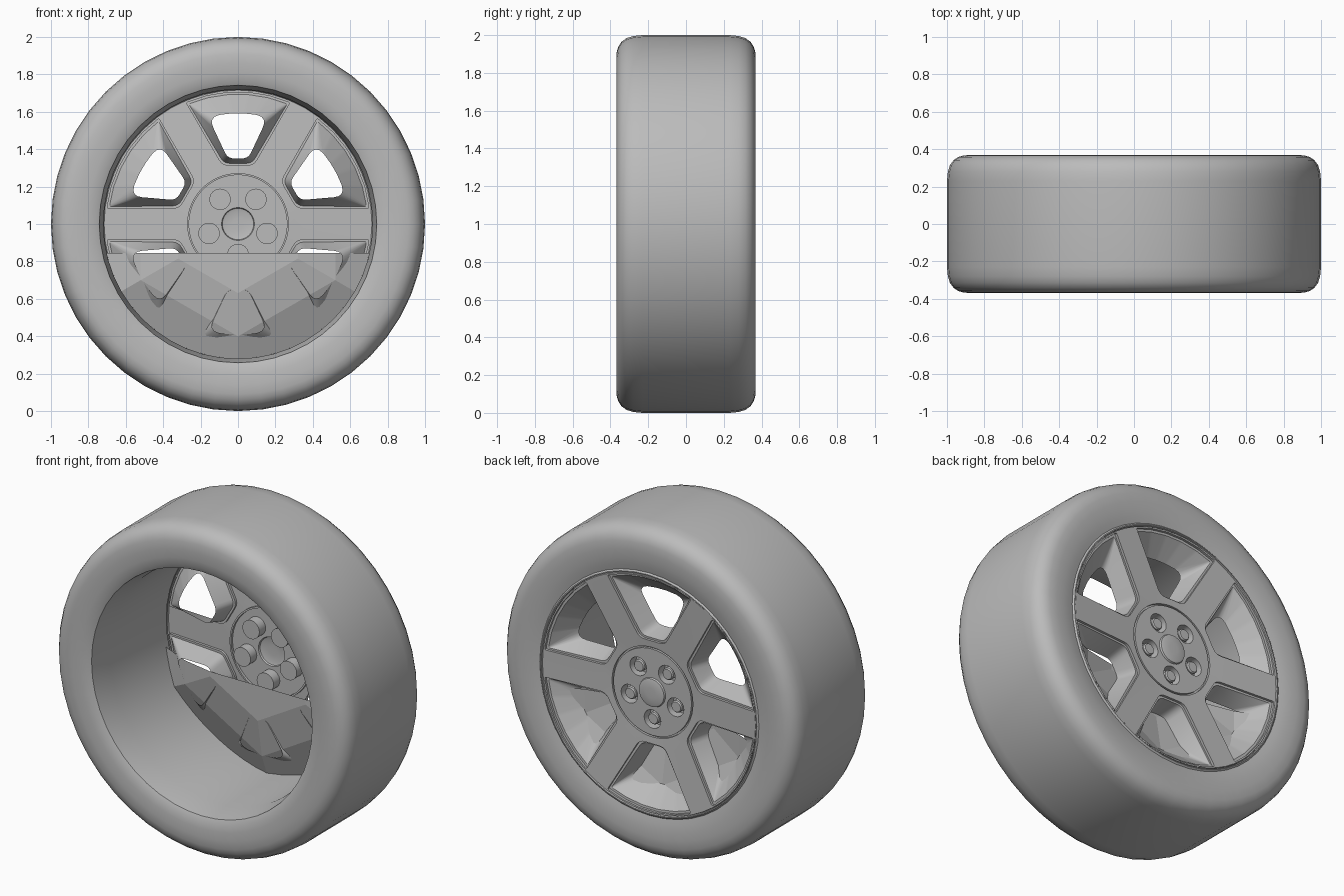
import bpy, bmesh, math
from math import sin, cos, pi, radians, hypot
from mathutils import Vector
from mathutils.geometry import delaunay_2d_cdt

cube = bpy.data.objects.get("Cube")
if cube:
    bpy.data.objects.remove(cube, do_unlink=True)

grey = bpy.data.materials.new("plain_grey")
grey.use_nodes = True
GREY = (0.5, 0.5, 0.5, 1)
grey.diffuse_color = GREY
grey.node_tree.nodes["Principled BSDF"].inputs["Base Color"].default_value = GREY

CZ = 1.0          # axle height
HUB = 0.322       # depth of the hub plate
CUT = -0.155      # level top edge of the backing, from the axle
SPOKES = [radians(60 * k) for k in range(6)]
WINDOWS = [a + pi / 6 for a in SPOKES]
BOLTS = [radians(270 + 72 * k) for k in range(5)]


def finish(name, bm, angle=30):
    bmesh.ops.recalc_face_normals(bm, faces=bm.faces)
    mesh = bpy.data.meshes.new(name)
    bm.to_mesh(mesh)
    bm.free()
    ob = bpy.data.objects.new(name, mesh)
    bpy.context.collection.objects.link(ob)
    mesh.materials.append(grey)
    ob.location.z = CZ
    bpy.ops.object.select_all(action='DESELECT')
    ob.select_set(True)
    bpy.context.view_layer.objects.active = ob
    bpy.ops.object.shade_smooth_by_angle(angle=radians(angle))


def lathe(name, profile, segs=48, x=0, z=0):
    """Spin (radius, y) points about an axis along y."""
    bm = bmesh.new()
    rings = [[bm.verts.new((x + r * cos(t), y, z + r * sin(t)))
              for t in (2 * pi * i / segs for i in range(segs))] for r, y in profile]
    for a, b in zip(rings, rings[1:]):
        for i in range(segs):
            j = (i + 1) % segs
            bm.faces.new((a[i], b[i], b[j], a[j]))
    if profile[-1][0] < 0.1:
        bm.faces.new(rings[-1])
    finish(name, bm)


def circle(r, n, cx=0, cz=0, start=0):
    return [(cx + r * cos(start + 2 * pi * i / n), cz + r * sin(start + 2 * pi * i / n))
            for i in range(n)]


def rounded(corners, steps=5):
    """Round each (x, z, radius) corner with a short bezier."""
    pts = []
    for i, (x, z, rad) in enumerate(corners):
        p = Vector((x, z))
        a = p + (Vector(corners[i - 1][:2]) - p).normalized() * rad
        b = p + (Vector(corners[(i + 1) % len(corners)][:2]) - p).normalized() * rad
        for s in range(steps):
            t = s / (steps - 1)
            pts.append(a * (1 - t) ** 2 + p * 2 * t * (1 - t) + b * t * t)
    return pts


def window_loop(low, low_r, high, high_a, rad_low, rad_high, angle):
    """Trapezoid with an arched outer edge, turned to a sector angle."""
    arc = [(high * sin(high_a * k), high * cos(high_a * k), rad_high if abs(k) == 1 else 0.01)
           for k in (1, 0.6, 0.2, -0.2, -0.6, -1)]
    corners = [(-low, low_r, rad_low), (low, low_r, rad_low)] + arc
    t = angle - pi / 2
    return [(x * cos(t) - z * sin(t), x * sin(t) + z * cos(t)) for x, z in rounded(corners)]


def outer_loop(a):
    return window_loop(0.085, 0.312, 0.708, radians(23.3), 0.035, 0.012, a)


def step_loop(a):
    return window_loop(0.075, 0.324, 0.694, radians(22.3), 0.033, 0.012, a)


def hole_loop(a):
    return window_loop(0.055, 0.35, 0.592, radians(15.5), 0.035, 0.06, a)


def face_depth(x, z):
    """Spokes rise gently from the hub to the rim."""
    return HUB + 0.075 * max(0, hypot(x, z) - 0.272)


def floor_depth(x, z):
    return 0.19 + 0.17 * max(0, hypot(x, z) - 0.35)


def back_depth(x, z):
    """Flat hexagon in the middle, falling away in two slopes behind each spoke."""
    d = max(x * cos(a) + z * sin(a) for a in SPOKES)
    return 0.19 + 0.2 * max(0, d - 0.32) + 0.25 * max(0, d - 0.52)


def inside(p, loop):
    """True when p lies within a convex anticlockwise loop."""
    return all((b[0] - a[0]) * (p[1] - a[1]) - (b[1] - a[1]) * (p[0] - a[0]) > -1e-7
               for a, b in zip(loop, loop[1:] + loop[:1]))


def sheet(outline, holes, depth, creases=(), keep=lambda p: True):
    """Sheet within a convex outline, with holes and crease lines, raised by depth(x, z)."""
    pts, edges = [], []
    for loop in [outline] + holes + list(creases):
        n = len(pts)
        pts += [Vector(p) for p in loop]
        edges += [(n + i, n + (i + 1) % len(loop)) for i in range(len(loop) if len(loop) > 2 else 1)]
    verts, _, tris = delaunay_2d_cdt(pts, edges, [], 0, 1e-5)[:3]
    bm = bmesh.new()
    made = [bm.verts.new((p.x, depth(p.x, p.y), p.y)) for p in verts]
    for tri in tris:
        mid = sum((verts[i] for i in tri), Vector((0, 0))) / 3
        if keep(mid) and not any(inside(mid, h) for h in holes):
            bm.faces.new([made[i] for i in tri])
    bmesh.ops.delete(bm, geom=[v for v in bm.verts if not v.link_faces], context='VERTS')
    return bm


# Tyre: flat tread, rounded shoulders, nearly flat sidewalls
wall = [(0.77, 0.36), (0.81, 0.366), (0.86, 0.369), (0.91, 0.367), (0.94, 0.358), (0.965, 0.341),
        (0.984, 0.315), (0.995, 0.28), (1.0, 0.23)]
lathe("tyre", [(0.742, -0.347)] + [(r, -y) for r, y in wall] + wall[::-1] + [(0.737, 0.352)])

# Barrel and the lip around the wheel face
lathe("barrel", [(0.742, -0.347), (0.72, -0.2), (0.72, 0.34)])
lathe("rim_lip", [(0.737, 0.352), (0.728, 0.36), (0.722, 0.36), (0.72, 0.345), (0.716, 0.355)])

# Spoke face with a round opening for the hub
finish("spoke_face", sheet(circle(0.716, 60), [circle(0.272, 48)] + [outer_loop(a) for a in WINDOWS],
                           face_depth))

# Window pockets: a small step, then sloping walls down to the opening
bm = bmesh.new()
for a in WINDOWS:
    rings = [[(x, face_depth(x, z), z) for x, z in outer_loop(a)],
             [(x, face_depth(x, z) - 0.015, z) for x, z in outer_loop(a)],
             [(x, face_depth(x, z) - 0.015, z) for x, z in step_loop(a)],
             [(x, floor_depth(x, z), z) for x, z in hole_loop(a)]]
    rings = [[bm.verts.new(p) for p in ring] for ring in rings]
    for p, q in zip(rings, rings[1:]):
        for i in range(len(p)):
            bm.faces.new((p[i - 1], p[i], q[i], q[i - 1]))
finish("window_pockets", bm)

# Backing behind the lower spokes, creased along its slopes and cut off level
creases = [circle(d / cos(pi / 6), 6, start=pi / 6) for d in (0.32, 0.52)]
creases += [[(0.3 * cos(a), 0.3 * sin(a)), (0.72 * cos(a), 0.72 * sin(a))] for a in WINDOWS]
creases.append([(-0.703, CUT), (0.703, CUT)])
finish("spoke_backing", sheet(circle(0.72, 60), [hole_loop(a) for a in WINDOWS], back_depth,
                              creases, lambda p: p.y < CUT), 3)

# Hub plate with bolt openings, set in a thin groove
bolts = [(0.163 * cos(a), 0.163 * sin(a)) for a in BOLTS]
finish("hub_plate", sheet(circle(0.262, 48), [circle(0.088, 32)] + [circle(0.056, 24, *b) for b in bolts],
                          lambda x, z: HUB))
lathe("hub_groove", [(0.272, HUB), (0.272, HUB - 0.015), (0.262, HUB - 0.015), (0.262, HUB)])
lathe("centre_cap", [(0.088, HUB), (0.084, HUB + 0.01), (0.07, HUB + 0.014),
                     (0.03, HUB + 0.016)], 32)

# Bolt cups with a bolt head standing in each
for i, (x, z) in enumerate(bolts):
    lathe(f"bolt_cup_{i + 1}", [(0.056, HUB), (0.056, HUB - 0.06), (0.036, HUB - 0.06),
                                (0.036, HUB - 0.012), (0.03, HUB - 0.005)], 24, x, z)
    lathe(f"bolt_cup_back_{i + 1}", [(0.057, HUB - 0.061), (0.01, HUB - 0.061)], 24, x, z)
